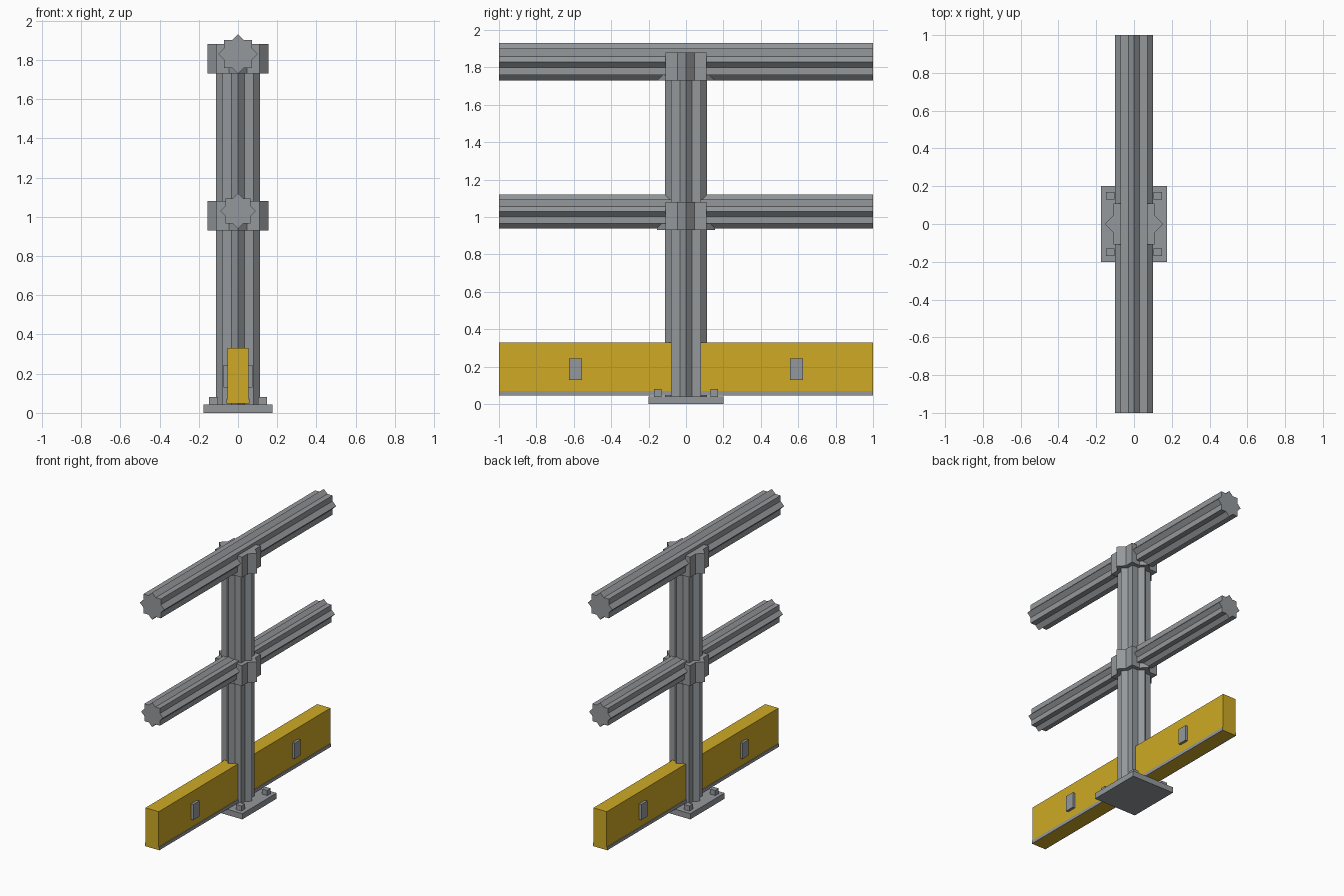
import bpy, bmesh, math
from mathutils import Matrix

cube = bpy.data.objects.get("Cube")
if cube:
    bpy.data.objects.remove(cube, do_unlink=True)


def material(name, rgb):
    m = bpy.data.materials.new(name)
    m.use_nodes = True
    m.diffuse_color = (*rgb, 1)
    m.node_tree.nodes["Principled BSDF"].inputs["Base Color"].default_value = (*rgb, 1)
    return m


STEEL = material("galvanised grey", (0.30, 0.315, 0.33))
YELLOW = material("safety yellow", (0.62, 0.40, 0.018))


def finish(name, bm, mat):
    bmesh.ops.recalc_face_normals(bm, faces=bm.faces)
    me = bpy.data.meshes.new(name)
    bm.to_mesh(me)
    bm.free()
    me.materials.append(mat)
    ob = bpy.data.objects.new(name, me)
    bpy.context.collection.objects.link(ob)
    return ob


def box(name, x, y, z, mat):
    """Box from (min, max) pairs on each axis."""
    bm = bmesh.new()
    size = [b - a for a, b in (x, y, z)]
    mid = [(a + b) / 2 for a, b in (x, y, z)]
    bmesh.ops.create_cube(bm, size=1, matrix=Matrix.Translation(mid) @ Matrix.Diagonal((*size, 1)))
    return finish(name, bm, mat)


def star_prism(name, tip, low, high, mat, along_y=False, centre_z=0):
    """Eight-pointed star (two crossed squares) extruded from low to high."""
    half = tip / math.sqrt(2)
    notch = half / math.cos(math.pi / 8)
    bm = bmesh.new()
    ring = []
    for i in range(16):
        r = tip if i % 2 == 0 else notch
        a = i * math.pi / 8
        ring.append(bm.verts.new((r * math.cos(a), r * math.sin(a), low)))
    face = bm.faces.new(ring)
    new = bmesh.ops.extrude_face_region(bm, geom=[face])["geom"]
    bmesh.ops.translate(bm, vec=(0, 0, high - low),
                        verts=[v for v in new if isinstance(v, bmesh.types.BMVert)])
    if along_y:
        bm.transform(Matrix.Translation((0, 0, centre_z)) @ Matrix.Rotation(math.pi / 2, 4, 'X'))
    return finish(name, bm, mat)


# Post with its two collars
star_prism("post", 0.113, 0.04, 1.86, STEEL)
star_prism("middle_collar", 0.155, 0.93, 1.08, STEEL)
star_prism("top_collar", 0.155, 1.73, 1.88, STEEL)

# Handrails
star_prism("middle_rail", 0.09, -1, 1, STEEL, True, 1.03)
star_prism("top_rail", 0.10, -1, 1, STEEL, True, 1.83)

# Base plate and bolts
box("base_plate", (-0.175, 0.175), (-0.2, 0.2), (0, 0.042), STEEL)
for sx, side in ((1, "left"), (-1, "right")):
    for sy, end in ((-1, "front"), (1, "back")):
        cx, cy = sx * 0.125, sy * 0.15
        box(f"bolt_{end}_{side}", (cx - 0.022, cx + 0.022), (cy - 0.02, cy + 0.02),
            (0.03, 0.08), STEEL)

# Toe board with edge strips and clips
box("toe_board", (-0.054, 0.054), (-1, 1), (0.047, 0.33), YELLOW)
for sx, side in ((1, "left"), (-1, "right")):
    box(f"edge_strip_{side}", sorted((sx * 0.05, sx * 0.059)), (-1, 1), (0.047, 0.07), STEEL)
    for sy, end in ((-1, "front"), (1, "back")):
        cy = sy * 0.59
        box(f"clip_{end}_{side}", sorted((sx * 0.05, sx * 0.073)), (cy - 0.035, cy + 0.035),
            (0.13, 0.245), STEEL)
